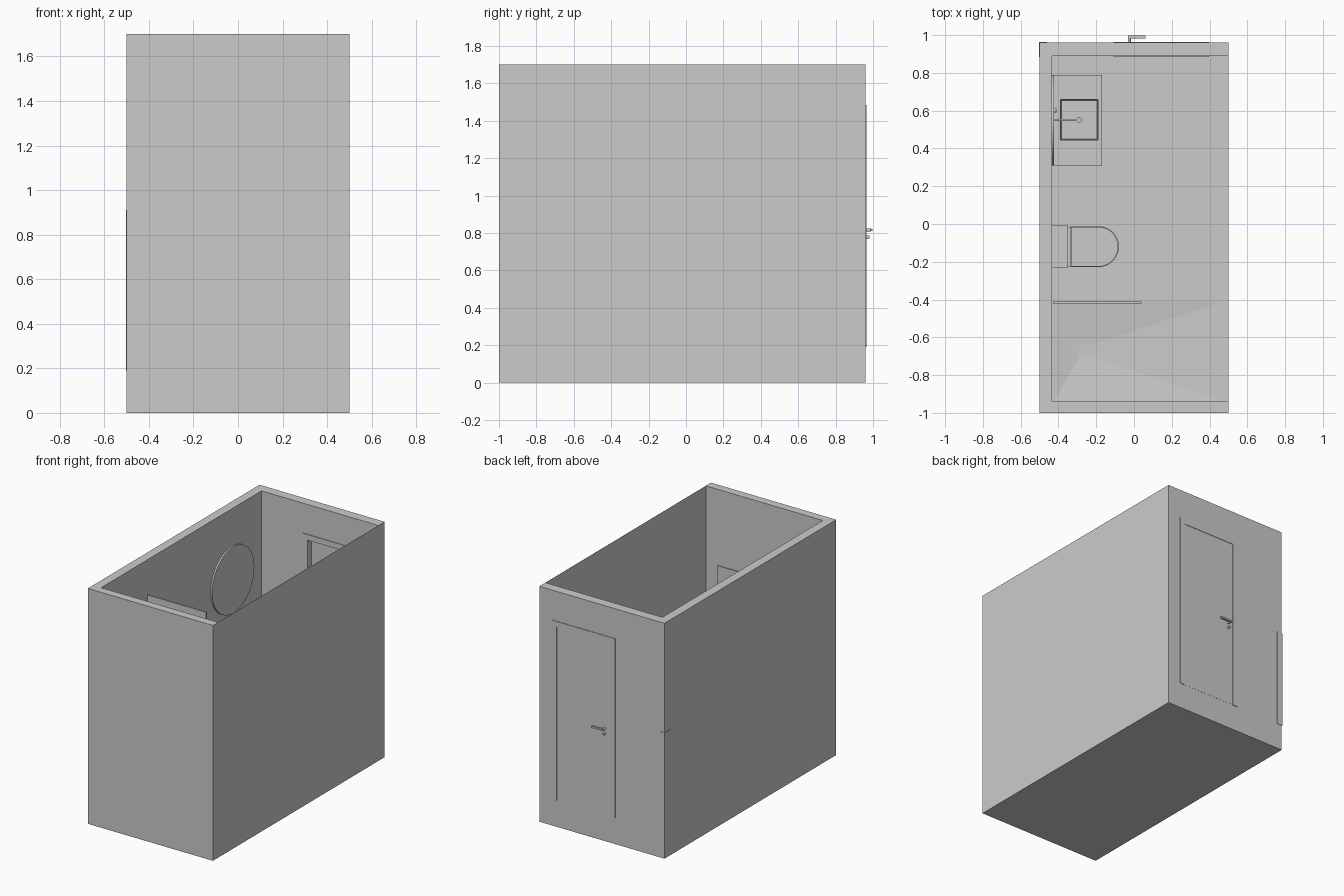
import bpy, bmesh, math
from mathutils import Vector

if "Cube" in bpy.data.objects:
    bpy.data.objects.remove(bpy.data.objects["Cube"])

FLOOR, TOP = 0.19, 1.70


def make(name, verts, faces, smooth=False):
    me = bpy.data.meshes.new(name)
    me.from_pydata(verts, [], faces)
    bm = bmesh.new()
    bm.from_mesh(me)
    bmesh.ops.recalc_face_normals(bm, faces=bm.faces)
    bm.to_mesh(me)
    bm.free()
    ob = bpy.data.objects.new(name, me)
    bpy.context.collection.objects.link(ob)
    if smooth:
        bpy.context.view_layer.objects.active = ob
        bpy.ops.object.select_all(action='DESELECT')
        ob.select_set(True)
        bpy.ops.object.shade_smooth_by_angle(angle=math.radians(35))
    return ob


def loft(name, rings, smooth=False):
    """Skin equal-length closed rings and cap both ends."""
    n = len(rings[0])
    verts = [v for r in rings for v in r]
    faces = [(k * n + i, k * n + (i + 1) % n, (k + 1) * n + (i + 1) % n, (k + 1) * n + i)
             for k in range(len(rings) - 1) for i in range(n)]
    faces += [tuple(range(n)), tuple(range(len(verts) - n, len(verts)))]
    return make(name, verts, faces, smooth)


def rect(x0, x1, y0, y1, z):
    return [(x0, y0, z), (x1, y0, z), (x1, y1, z), (x0, y1, z)]


def box(name, x0, x1, y0, y1, z0, z1):
    return loft(name, [rect(x0, x1, y0, y1, z0), rect(x0, x1, y0, y1, z1)])


def rod(name, a, b, r, n=20):
    a, b = Vector(a), Vector(b)
    q = (b - a).to_track_quat('Z', 'Y')
    circle = [q @ Vector((r * math.cos(2 * math.pi * i / n), r * math.sin(2 * math.pi * i / n), 0))
              for i in range(n)]
    return loft(name, [[p + c for c in circle] for p in (a, b)], True)


def d_ring(x0, x1, half, z, yc=-0.12, n=24):
    """D-shaped outline, square at the wall and round in front."""
    ring = [(x0, yc - half, z)]
    for i in range(n + 1):
        t = -math.pi / 2 + math.pi * i / n
        ring.append((x1 - half + half * math.cos(t), yc + half * math.sin(t), z))
    return ring + [(x0, yc + half, z)]


# room shell: thick walls on three sides, thin wall on the right
box("left_wall", -0.5, -0.435, -1, 0.96, 0, TOP)
box("front_wall", -0.435, 0.5, -1, -0.94, 0, TOP)
box("right_wall", 0.499, 0.5, -0.94, 0.96, 0, TOP)
box("back_wall_left", -0.435, -0.09, 0.89, 0.96, FLOOR, TOP)
box("back_wall_right", 0.38, 0.499, 0.89, 0.96, FLOOR, TOP)
box("back_wall_lintel", -0.09, 0.38, 0.89, 0.96, 1.465, TOP)
box("floor", -0.435, 0.499, -0.41, 0.96, 0, FLOOR)
box("shower_base", -0.435, 0.499, -0.94, -0.41, 0, 0.15)
box("shower_kerb", 0.465, 0.499, -0.94, -0.41, 0.15, FLOOR)
box("corner_panel", -0.503, -0.46, 0.885, 0.963, FLOOR, 0.91)

# shower tray sloping to its drain
loft("shower_tray", [rect(-0.435, 0.465, -0.94, -0.41, 0.15),
                     rect(-0.435, 0.465, -0.94, -0.41, FLOOR),
                     rect(-0.425, 0.463, -0.938, -0.412, FLOOR),
                     rect(-0.29, -0.22, -0.705, -0.635, 0.17)])
box("shower_glass", -0.43, 0.04, -0.42, -0.41, FLOOR, 1.45)

# door with its frame
box("door_jamb_left", -0.108, -0.065, 0.885, 0.964, FLOOR, 1.485)
box("door_jamb_right", 0.36, 0.398, 0.885, 0.964, FLOOR, 1.485)
box("door_head", -0.065, 0.36, 0.885, 0.964, 1.445, 1.485)
box("door_leaf", -0.065, 0.36, 0.93, 0.961, FLOOR, 1.445)
rod("handle_spindle", (-0.025, 0.955, 0.815), (-0.025, 0.99, 0.815), 0.008)
box("handle_lever", -0.033, 0.06, 0.983, 0.998, 0.81, 0.822)
rod("door_lock", (-0.025, 0.955, 0.778), (-0.025, 0.98, 0.778), 0.008)

# round wall mirror
rod("mirror", (-0.435, 0.55, 1.19), (-0.423, 0.55, 1.19), 0.24, 64)

# washbasin unit with sunken bowl
loft("basin_unit", [rect(-0.435, -0.17, 0.31, 0.79, 0.50),
                    rect(-0.435, -0.17, 0.31, 0.79, 0.72),
                    rect(-0.39, -0.19, 0.445, 0.66, 0.72),
                    rect(-0.385, -0.195, 0.45, 0.655, 0.66)])
rod("tap_spout", (-0.435, 0.55, 0.82), (-0.29, 0.55, 0.82), 0.006)
rod("tap_nozzle", (-0.29, 0.55, 0.80), (-0.29, 0.55, 0.827), 0.015)
rod("tap_valve", (-0.435, 0.60, 0.82), (-0.41, 0.60, 0.82), 0.011)
rod("tap_lever", (-0.413, 0.60, 0.82), (-0.413, 0.60, 0.86), 0.004)

# toilet
loft("toilet_bowl", [d_ring(-0.435, -0.15, 0.07, FLOOR),
                     d_ring(-0.435, -0.14, 0.075, 0.29),
                     d_ring(-0.435, -0.10, 0.095, 0.38),
                     d_ring(-0.435, -0.085, 0.105, 0.44)], True)
loft("toilet_seat", [d_ring(-0.335, -0.08, 0.108, z) for z in (0.443, 0.453)], True)
loft("toilet_lid", [d_ring(-0.33, -0.084, 0.105, 0.453),
                    d_ring(-0.33, -0.084, 0.105, 0.466)], True)
box("toilet_cistern", -0.435, -0.355, -0.226, -0.014, 0.44, 0.68)
box("cistern_lid", -0.435, -0.35, -0.231, -0.009, 0.68, 0.695)
rod("flush_button", (-0.39, -0.12, 0.69), (-0.39, -0.12, 0.70), 0.012)
